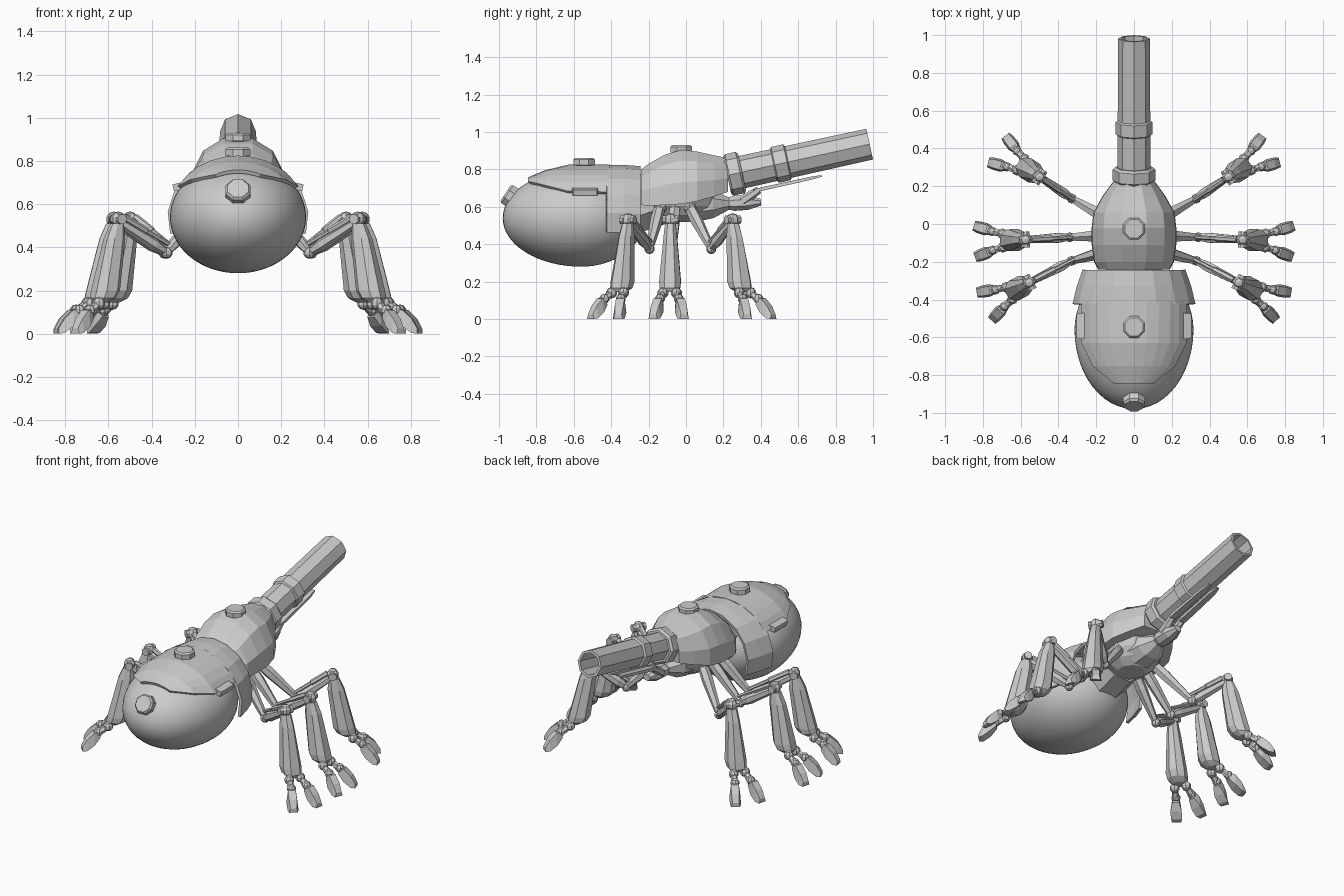
import bpy, bmesh
from math import sin, cos, pi, radians
from mathutils import Vector as V

if "Cube" in bpy.data.objects:
    bpy.data.objects.remove(bpy.data.objects["Cube"])


def make(name, bm, mirror=False, thick=0):
    bmesh.ops.recalc_face_normals(bm, faces=bm.faces[:])
    me = bpy.data.meshes.new(name)
    bm.to_mesh(me)
    bm.free()
    ob = bpy.data.objects.new(name, me)
    bpy.context.collection.objects.link(ob)
    if thick:
        s = ob.modifiers.new("thickness", 'SOLIDIFY')
        s.thickness, s.offset = thick, 0
    if mirror:
        ob.modifiers.new("mirror", 'MIRROR')
    return ob


def loft(name, rings, closed=True, caps=True, **kw):
    bm = bmesh.new()
    rows = [[bm.verts.new(p) for p in r] for r in rings]
    n = len(rows[0])
    for a, b in zip(rows, rows[1:]):
        for i in range(n if closed else n - 1):
            j = (i + 1) % n
            bm.faces.new((a[i], a[j], b[j], b[i]))
    if caps:
        bm.faces.new(rows[0])
        bm.faces.new(rows[-1])
    return make(name, bm, **kw)


def turned(name, p0, p1, profile, n=8, side=V((1, 0, 0)), phase=0.5, flat=1, caps=True, **kw):
    """Rings of (fraction along axis, radius) between two points; flat squashes across side."""
    p0, p1 = V(p0), V(p1)
    ax = (p1 - p0).normalized()
    u = (side - ax * side.dot(ax)).normalized()
    v = ax.cross(u)
    rings = []
    for t, r in profile:
        c = p0.lerp(p1, t)
        rings.append([c + r * (u * cos((i + phase) * 2 * pi / n) + v * flat * sin((i + phase) * 2 * pi / n))
                      for i in range(n)])
    return loft(name, rings, caps=caps, **kw)


def ball(name, c, r, **kw):
    bm = bmesh.new()
    bmesh.ops.create_uvsphere(bm, u_segments=8, v_segments=5, radius=r)
    bmesh.ops.translate(bm, verts=bm.verts[:], vec=c)
    return make(name, bm, **kw)


# smooth egg-shaped abdomen
bm = bmesh.new()
bmesh.ops.create_uvsphere(bm, u_segments=48, v_segments=32, radius=1)
for v in bm.verts:
    x, y, z = v.co
    v.co = (x * .315, -.56 + y * (.42 if y < 0 else .34), .54 + z * .26)
for f in bm.faces:
    f.smooth = True
make("abdomen", bm)


# armour shell over the abdomen: (y, half width, height, start angle)
def shell(name, stations, n=10):
    rings = []
    for y, rx, rz, a0 in stations:
        angs = [radians(a0 + (180 - 2 * a0) * i / n) for i in range(n + 1)]
        rings.append([(rx * cos(a), y, .54 + rz * sin(a)) for a in angs])
    loft(name, rings, closed=False, caps=False, thick=.018)


shell("abdomen_collar", [(-.245, .265, .268, -16), (-.33, .295, .275, -16), (-.425, .318, .275, -16)])
shell("abdomen_shell", [(-.41, .31, .276, 29), (-.63, .313, .276, 30),
                        (-.75, .29, .247, 43), (-.84, .245, .21, 65)])
turned("shell_vent", (.255, -.54, .685), (.3, -.54, .675), [(0, .1), (1, .09)], n=4,
       side=V((0, 1, 0)), flat=.25, mirror=True)


# hatch bolts on abdomen, thorax and tail
def bolt(name, p0, p1):
    turned(name, p0, p1, [(0, .052), (.35, .052), (.36, .062), (.85, .062), (1, .052)])


bolt("shell_bolt", (0, -.545, .80), (0, -.545, .862))
bolt("thorax_bolt", (0, -.025, .87), (0, -.025, .93))
bolt("tail_bolt", (0, -.90, .63), (0, -.965, .673))

# thorax armour: (y, half width, bottom, top)
frac = [(1, 0), (.98, .4), (.72, .8), (.3, 1)]
frac += [(-a, b) for a, b in reversed(frac)]
rings = [[(w * a, y, zb + (zt - zb) * b) for a, b in frac] for y, w, zb, zt in
         [(-.24, .19, .61, .80), (-.2, .212, .605, .83), (-.11, .224, .61, .88), (-.02, .224, .615, .905),
          (.06, .215, .63, .895), (.15, .165, .655, .875), (.225, .11, .68, .86)]]
loft("thorax", rings)
turned("thorax_underside", (0, -.03, .66), (0, -.03, .52),
       [(0, .19), (.4, .17), (.75, .135), (1, .08)], n=10, flat=1.1)
turned("waist", (0, -.3, .6), (0, -.15, .65), [(0, .16), (1, .16)])

# cannon, hollow octagonal barrel with collars
B0, B1 = V((0, .22, .768)), V((0, .982, .935))
turned("cannon_barrel", B0, B1, [(0, .088), (1, .084), (1, .068), (.45, .068)], phase=0)
turned("cannon_base_collar", B0, B1, [(0, .1), (.015, .113), (.09, .113), (.105, .1)], phase=0)
turned("cannon_collar", B0, B1, [(.325, .085), (.335, .098), (.42, .098), (.43, .085)], phase=0)

# head and mouth blades below the cannon
turned("head", (0, .06, .61), (0, .4, .625),
       [(0, .12), (.25, .1), (.45, .055), (.5, .045), (.58, .055), (.8, .052), (1, .025)], flat=.8)
turned("mouth_blade", (.035, .36, .685), (.03, .725, .765),
       [(0, .022), (.15, .03), (.85, .026), (1, .014)], n=4, flat=.45, mirror=True)
turned("blade_mount", (.03, .3, .63), (.035, .39, .69), [(0, .03), (1, .02)], n=6, mirror=True)

# legs: hip, elbow, knee, outward angle
legs = {"front": ((.13, .02, .60), (.33, .135, .375), (.50, .25, .52), 33),
        "middle": ((.13, -.06, .60), (.34, -.07, .375), (.575, -.083, .52), -2),
        "rear": ((.13, -.14, .60), (.33, -.195, .375), (.555, -.31, .52), -28)}
for leg, (hip, elbow, knee, ang) in legs.items():
    hip, elbow, knee = V(hip), V(elbow), V(knee)
    out = V((cos(radians(ang)), sin(radians(ang)), 0))
    lat = V((-out.y, out.x, 0))
    up = V((0, 0, 1))
    n = leg + "_leg_"
    # upper limbs and joints
    turned(n + "coxa", hip, elbow, [(0, .03), (.3, .034), (.8, .024), (1, .018)], n=6, side=lat, mirror=True)
    turned(n + "thigh", elbow, knee, [(0, .018), (.25, .03), (.75, .024), (1, .02)], n=6, side=lat, mirror=True)
    turned(n + "piston", elbow + up * .035 - out * .02, knee + up * .02 - out * .03,
           [(0, .011), (.5, .011), (.51, .016), (1, .016)], n=6, mirror=True)
    for part, c, r in (("hip", hip, .04), ("elbow", elbow, .028), ("knee", knee + up * .01, .036)):
        ball(n + part, c, r, mirror=True)
    turned(n + "knee_pin", knee - lat * .042 + up * .01, knee + lat * .042 + up * .01,
           [(0, .024), (1, .024)], side=up, mirror=True)
    # flared shin: (height, outward centre, half depth, half width)
    rings = []
    for z, c, d, w in [(.51, .005, .03, .028), (.44, .018, .048, .036), (.2, .065, .062, .058),
                       (.165, .08, .055, .054), (.145, .095, .03, .035)]:
        o = V((knee.x, knee.y, z)) + out * c
        rings.append([o + out * d * a + lat * w * b for a, b in
                      [(1, .5), (.4, 1), (-.5, 1), (-1, .4), (-1, -.4), (-.5, -1), (.4, -1), (1, -.5)]])
    loft(n + "shin", rings, mirror=True)
    # two toes
    base = V((knee.x, knee.y, 0))
    for k, s in enumerate((-1, 1), 1):
        def P(r, l, z):
            return base + out * r + lat * s * l + up * z
        t = n + "toe_%d_" % k
        ball(t + "joint", P(.12, .036, .14), .03, mirror=True)
        turned(t + "link", P(.12, .036, .14), P(.18, .052, .1), [(0, .018), (1, .022)], n=6, mirror=True)
        ball(t + "knuckle", P(.175, .05, .108), .027, mirror=True)
        tl = (P(.27, .085, 0) - P(.17, .05, 0)).normalized()
        tw = V((-tl.y, tl.x, 0))
        rings = []
        for r, l, z0, z1, w in [(.17, .05, .075, .115, .02), (.205, .062, .035, .11, .033),
                                (.245, .075, .004, .07, .032), (.27, .084, 0, .025, .026)]:
            rings.append([P(r, l, z) + tw * w * q for q, z in ((-1, z0), (1, z0), (.7, z1), (-.7, z1))])
        loft(t + "claw", rings, mirror=True)
